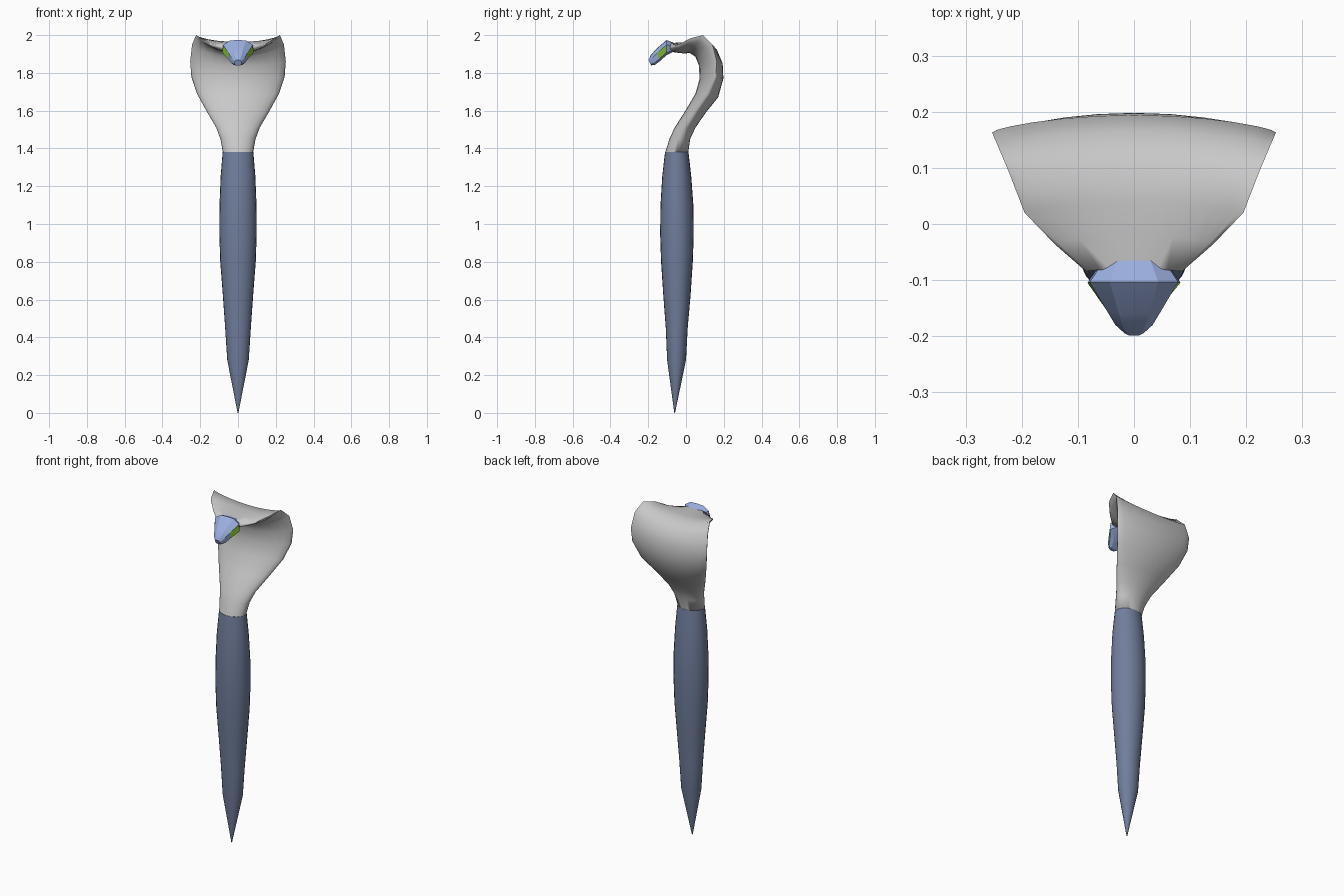
import bpy, bmesh, math
from mathutils import Vector

if "Cube" in bpy.data.objects:
    bpy.data.objects.remove(bpy.data.objects["Cube"])


def material(name, rgb):
    m = bpy.data.materials.new(name)
    m.diffuse_color = (*rgb, 1)
    m.use_nodes = True
    m.node_tree.nodes["Principled BSDF"].inputs["Base Color"].default_value = m.diffuse_color
    return m


GREY = material("hood grey", (0.58, 0.58, 0.58))
SLATE = material("slate blue", (0.165, 0.21, 0.335))
LIGHT = material("light blue", (0.33, 0.43, 0.74))
GREEN = material("eye green", (0.22, 0.50, 0.04))


def loft(rings):
    """Skin closed rings of equal length; returns bmesh and grid of faces."""
    bm = bmesh.new()
    vr = [[bm.verts.new(p) for p in r] for r in rings]
    n = len(vr[0])
    grid = [[bm.faces.new((a[i], a[(i + 1) % n], b[(i + 1) % n], b[i]))
             for i in range(n)] for a, b in zip(vr, vr[1:])]
    bm.faces.new(vr[0][::-1])
    bm.faces.new(vr[-1])
    return bm, grid


def finish(bm, name, mats, angle):
    bmesh.ops.recalc_face_normals(bm, faces=bm.faces[:])
    me = bpy.data.meshes.new(name)
    bm.to_mesh(me)
    bm.free()
    ob = bpy.data.objects.new(name, me)
    bpy.context.collection.objects.link(ob)
    for m in mats:
        me.materials.append(m)
    bpy.ops.object.select_all(action='DESELECT')
    ob.select_set(True)
    bpy.context.view_layer.objects.active = ob
    bpy.ops.object.shade_smooth_by_angle(angle=math.radians(angle))
    return ob


def mirrored(half):
    """Ring from a half outline that starts and ends on x = 0."""
    return half + [Vector((-p.x, p.y, p.z)) for p in half[-2:0:-1]]


# shaft: height, half width, half depth, centre y
shaft = [(0, .002, .002, -.06), (.28, .057, .05, -.05), (.45, .068, .058, -.049),
         (.62, .08, .072, -.048), (.8, .094, .084, -.048), (.95, .099, .089, -.048),
         (1.1, .098, .087, -.048), (1.25, .092, .077, -.049), (1.382, .081, .062, -.049)]
N = 24
bm, _ = loft([[Vector((w * math.cos(2 * math.pi * i / N), c + d * math.sin(2 * math.pi * i / N), z))
               for i in range(N)] for z, w, d, c in shaft])
finish(bm, "shaft", [SLATE], 40)

# hood: edge (x, y, z), back centre (y, z), front centre (y, z), lens sharpness
hood = [(.08, -.05, 1.38, .012, 1.38, -.11, 1.38, 0),
        (.093, -.03, 1.45, .022, 1.45, -.086, 1.455, 0),
        (.115, 0, 1.51, .05, 1.51, -.06, 1.51, .1),
        (.165, .055, 1.595, .105, 1.59, 0, 1.605, .35),
        (.217, .12, 1.69, .17, 1.67, .05, 1.69, .5),
        (.247, .157, 1.78, .198, 1.77, .072, 1.77, .55),
        (.253, .163, 1.86, .194, 1.85, .068, 1.84, .55),
        (.243, .14, 1.95, .165, 1.92, .05, 1.885, .55),
        (.222, .09, 2.0, .105, 1.962, .02, 1.905, .55),
        (.195, .02, 1.982, .04, 1.965, -.01, 1.903, .5),
        (.14, -.037, 1.95, -.02, 1.962, -.035, 1.905, .3),
        (.085, -.085, 1.935, -.08, 1.958, -.08, 1.912, .1)]
rings = []
S = 6
for x, y, z, by, bz, fy, fz, k in hood:
    edge, half = Vector((0, y, z)), []
    for i in range(2 * S + 1):
        a = math.pi / 2 * i / S
        s, c = math.sin(a), abs(math.cos(a))
        mid = Vector((0, by, bz)) if i <= S else Vector((0, fy, fz))
        p = mid.lerp(edge, k * s * s + (1 - k) * (1 - c))
        p.x = x * s if 0 < i < 2 * S else 0
        half.append(p)
    rings.append(mirrored(half))
bm, _ = loft(rings)
finish(bm, "hood", [GREY], 80)

# head: top (y, z), bottom (y, z), half width
head = [(-.062, 1.958, -.065, 1.912, .055),
        (-.103, 1.974, -.105, 1.892, .083),
        (-.160, 1.925, -.138, 1.862, .052),
        (-.187, 1.893, -.165, 1.842, .035),
        (-.199, 1.868, -.185, 1.840, .018)]
rings = []
for ty, tz, by, bz, w in head:
    top, bot = Vector((0, ty, tz)), Vector((0, by, bz))
    half = []
    for u, t in ((0, 0), (.52, .03), (.95, .32), (1, .82), (.6, 1), (0, 1)):
        p = top.lerp(bot, t)
        p.x = u * w
        half.append(p)
    rings.append(mirrored(half))
bm, grid = loft(rings)
# eyes: inset faces below the brow on both sides
eyes = [grid[1][2], grid[1][7]]
bmesh.ops.inset_individual(bm, faces=eyes, thickness=.005)
for f in eyes:
    f.material_index = 1
finish(bm, "head", [LIGHT, GREEN], 25)
